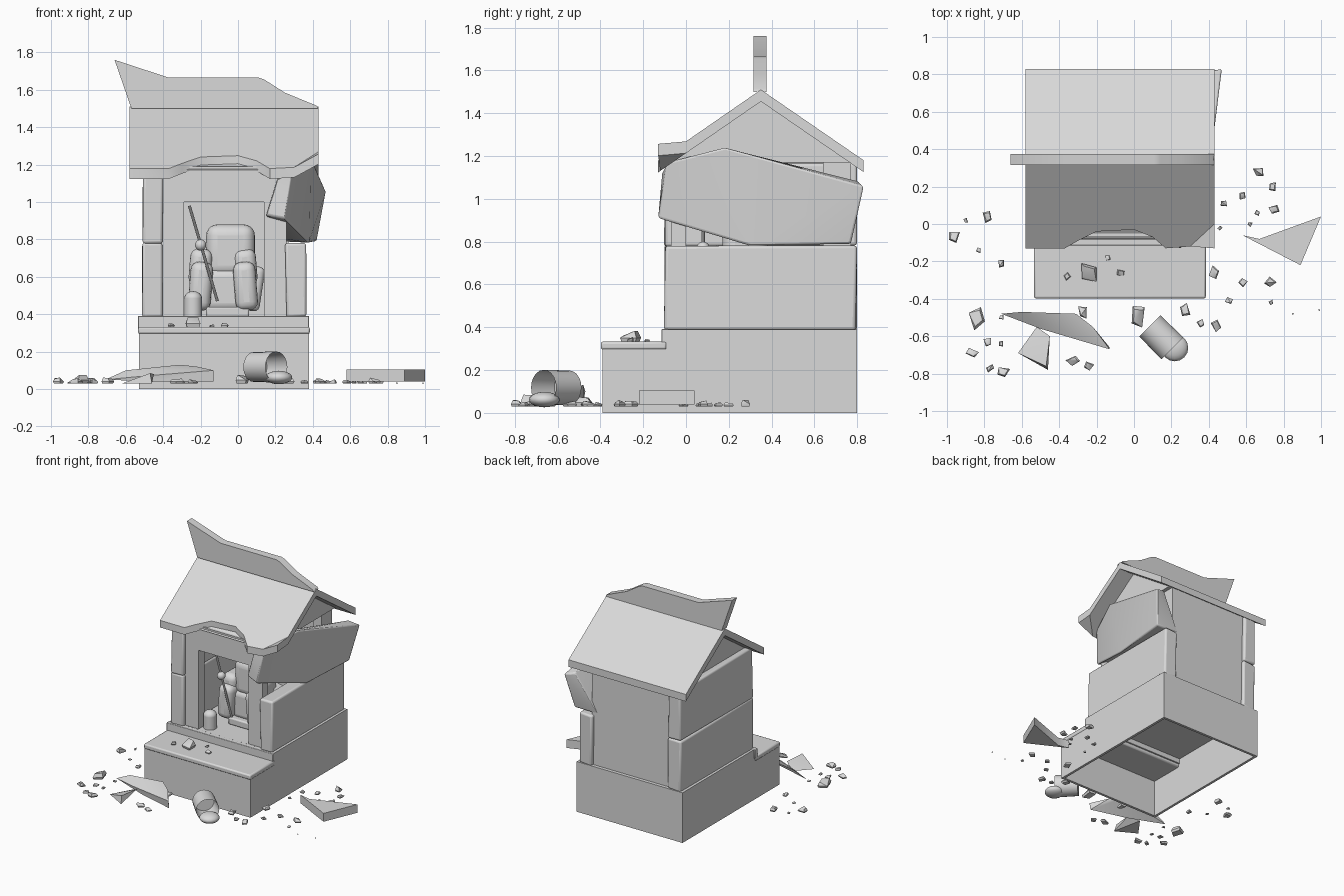
import bpy, bmesh, math, random
from mathutils import Vector, Matrix

random.seed(4)
if "Cube" in bpy.data.objects:
    bpy.data.objects.remove(bpy.data.objects["Cube"])

stone = bpy.data.materials.new("grey_stone")
stone.use_nodes = True
GREY = (0.7, 0.7, 0.7, 1)
stone.diffuse_color = GREY
stone.node_tree.nodes["Principled BSDF"].inputs["Base Color"].default_value = GREY


def finish(name, bm, bevel=0, segments=2, angle=35):
    """Turn a bmesh into a named object with soft shading and optional bevel."""
    bmesh.ops.recalc_face_normals(bm, faces=bm.faces)
    mesh = bpy.data.meshes.new(name)
    bm.to_mesh(mesh)
    bm.free()
    ob = bpy.data.objects.new(name, mesh)
    bpy.context.collection.objects.link(ob)
    mesh.materials.append(stone)
    if bevel:
        mod = ob.modifiers.new("bevel", 'BEVEL')
        mod.width, mod.segments = bevel, segments
    bpy.ops.object.select_all(action='DESELECT')
    bpy.context.view_layer.objects.active = ob
    ob.select_set(True)
    bpy.ops.object.shade_smooth_by_angle(angle=math.radians(angle))
    return ob


def box(name, x, y, z, bevel=0, segments=2, wobble=0, tilt=0):
    """Box from (min, max) ranges, optionally worn and leaning sideways."""
    bm = bmesh.new()
    bmesh.ops.create_cube(bm, size=1)
    for v in bm.verts:
        for i, r in enumerate((x, y, z)):
            v.co[i] = r[0] if v.co[i] < 0 else r[1]
            v.co[i] += random.uniform(-wobble, wobble)
    if tilt:
        mid = Vector([sum(r) / 2 for r in (x, y, z)])
        bmesh.ops.rotate(bm, cent=mid, matrix=Matrix.Rotation(tilt, 3, 'Y'), verts=bm.verts)
    return finish(name, bm, bevel, segments, 50 if bevel else 30)


def hull(name, points, bevel=0):
    bm = bmesh.new()
    for p in points:
        bm.verts.new(p)
    res = bmesh.ops.convex_hull(bm, input=bm.verts)
    loose = [g for g in res["geom_interior"] if isinstance(g, bmesh.types.BMVert)]
    bmesh.ops.delete(bm, geom=loose, context='VERTS')
    return finish(name, bm, bevel)


def prism(name, outline, place, low, high):
    """Extrude a flat outline; place(a, b, level) gives the 3D point."""
    bm = bmesh.new()
    lo, hi = [[bm.verts.new(place(a, b, d)) for a, b in outline] for d in (low, high)]
    caps = [bm.faces.new(lo), bm.faces.new(hi)]
    for i in range(len(lo)):
        j = (i + 1) % len(lo)
        bm.faces.new((lo[i], lo[j], hi[j], hi[i]))
    bm.normal_update()
    bmesh.ops.triangulate(bm, faces=caps, ngon_method='EAR_CLIP')
    return finish(name, bm)


def along_x(a, b, d):
    return (d, a, b)


def along_y(a, b, d):
    return (a, d, b)


def along_z(a, b, d):
    return (a, b, d)


# Hollow stepped base, open underneath
L, R, F, B, D = -0.53, 0.38, -0.39, 0.8, -0.11
box("base_front", (L, R), (F, F + 0.02), (0, 0.31))
box("base_back", (L, R), (B - 0.02, B), (0, 0.39))
for name, x in (("base_right", L), ("base_left", R - 0.02)):
    prism(name, [(F, 0), (B, 0), (B, 0.39), (D, 0.39), (D, 0.33), (F, 0.33)],
          along_x, x, x + 0.02)
box("front_step", (L - 0.004, R + 0.004), (F - 0.008, D + 0.02), (0.295, 0.333), 0.01)
box("threshold", (L - 0.005, R), (D - 0.005, D + 0.03), (0.32, 0.391), 0.004)
box("floor", (L + 0.01, R - 0.01), (D, B - 0.01), (0.36, 0.388))

# Worn side walls: two courses on the right, one standing on the left
for name, x, z in (("right_wall_lower", (-0.51, -0.4), (0.385, 0.78)),
                   ("right_wall_upper", (-0.51, -0.405), (0.78, 1.17)),
                   ("left_wall_lower", (0.255, 0.362), (0.385, 0.78))):
    box(name, x, (-0.1, 0.795), z, 0.014, 3, 0.005)

# Upper left wall slab, slipping outwards
hull("fallen_wall_slab", [
    (0.15, -0.1, 0.93), (0.21, -0.11, 1.13), (0.29, -0.09, 1.17), (0.25, -0.13, 0.91),
    (0.3, 0.18, 1.22), (0.39, 0.18, 1.24), (0.39, 0.81, 1.08), (0.47, 0.83, 1.06),
    (0.22, 0.77, 0.79), (0.42, 0.77, 0.79), (0.27, 0.3, 0.8), (0.38, 0.3, 0.78)], 0.01)

# Door frame, back wall and corner posts
prism("door_frame", [(-0.41, 0.385), (-0.29, 0.385), (-0.29, 1), (0.14, 1), (0.14, 0.385),
                     (0.26, 0.385), (0.26, 1.19), (-0.41, 1.19)], along_y, -0.07, 0.0)
box("back_wall", (-0.43, 0.27), (0.71, 0.77), (0.385, 1.2))
box("back_left_post", (0.2, 0.27), (0.64, 0.72), (0.385, 1.18))

# Roof: gable core, straight rear slope, broken front slope
prism("gable", [(-0.08, 1.17), (0.35, 1.47), (0.79, 1.17)], along_x, -0.46, 0.3)
prism("rear_roof", [(0.35, 1.51), (0.83, 1.18), (0.83, 1.125), (0.35, 1.455)],
      along_x, -0.58, 0.43)


def front_slope(x, y, d):
    lift = 0.6 * max(0, x - 0.3) if y < -0.05 else 0
    return (x, y, 1.51 - 0.69 * (0.35 - y) + lift + d)


prism("front_roof", [(-0.58, 0.35), (0.43, 0.35), (0.43, 0.0), (0.43, -0.13), (0.3, -0.12),
                     (0.17, -0.13), (0.1, -0.07), (0, -0.03), (-0.2, -0.04), (-0.3, -0.09),
                     (-0.37, -0.13), (-0.58, -0.13)], front_slope, -0.055, 0)
prism("ridge_crest", [(-0.57, 1.5), (0.43, 1.5), (0.42, 1.515), (0.25, 1.585), (0.14, 1.655),
                      (0.11, 1.665), (-0.37, 1.665), (-0.66, 1.76)], along_y, 0.315, 0.375)

# Headless seated statue
box("statue_plinth", (-0.17, 0.06), (0.12, 0.4), (0.385, 0.44), 0.01)
box("statue_hips", (-0.17, 0.09), (0.16, 0.4), (0.42, 0.64), 0.04, 4)
box("statue_torso", (-0.17, 0.09), (0.17, 0.38), (0.6, 0.88), 0.06, 5)
box("statue_back", (0.0, 0.13), (0.28, 0.42), (0.42, 0.66), 0.03, 3, 0, 0.15)
for side, x, lean in (("right", (-0.26, -0.14), 0.08), ("left", (-0.02, 0.1), -0.08)):
    box(side + "_statue_arm", x, (0.15, 0.33), (0.55, 0.75), 0.045, 4, 0, lean)
    box(side + "_statue_leg", x, (0.1, 0.26), (0.42, 0.68), 0.045, 4, 0, lean)


def rod(name, start, end, radius, sides=10):
    a, b = Vector(start), Vector(end)
    bm = bmesh.new()
    turn = (b - a).to_track_quat('Z', 'Y').to_matrix().to_4x4()
    bmesh.ops.create_cone(bm, cap_ends=True, segments=sides, radius1=radius, radius2=radius,
                          depth=(b - a).length, matrix=Matrix.Translation((a + b) / 2) @ turn)
    return finish(name, bm)


def ball(name, centre, radius, stretch=1):
    bm = bmesh.new()
    bmesh.ops.create_uvsphere(bm, u_segments=16, v_segments=10, radius=radius,
                              matrix=Matrix.Translation(centre) @ Matrix.Diagonal((1, 1, stretch, 1)))
    return finish(name, bm, angle=60)


# Leaning staff and the small offering figure
rod("staff", (-0.26, 0.08, 0.98), (-0.11, 0.08, 0.47), 0.008)
ball("staff_knob", (-0.2, 0.08, 0.77), 0.03)
rod("offering_body", (-0.24, 0, 0.385), (-0.24, 0, 0.485), 0.048, 16)
ball("offering_top", (-0.24, 0, 0.485), 0.048, 0.8)

# Broken jar lying on its side, with its loose end
bm = bmesh.new()
axis = Vector((0.7, -0.7, 0)).to_track_quat('Z', 'Y').to_matrix().to_4x4()
bmesh.ops.create_cone(bm, cap_ends=True, segments=20, radius1=0.08, radius2=0.083, depth=0.17,
                      matrix=Matrix.Translation((0.145, -0.605, 0.118)) @ axis)
mouth = max((f for f in bm.faces if len(f.verts) > 4), key=lambda f: f.calc_center_median().x)
bmesh.ops.inset_region(bm, faces=[mouth], thickness=0.012)
bmesh.ops.translate(bm, vec=(-0.1, 0.1, 0), verts=mouth.verts)
finish("broken_jar", bm)
ball("jar_end", (0.218, -0.662, 0.062), 0.072, 0.5)

# Large fallen roof and crest pieces
hull("roof_fragment", [(-0.71, -0.48, 0.05), (-0.6, -0.47, 0.1), (-0.31, -0.48, 0.13),
                       (-0.22, -0.55, 0.12), (-0.13, -0.67, 0.1), (-0.13, -0.66, 0.04),
                       (-0.42, -0.58, 0.04), (-0.5, -0.56, 0.07)])
prism("crest_fragment", [(0.58, -0.06), (0.67, -0.08), (1, 0.04), (0.89, -0.22)],
      along_z, 0.04, 0.105)
hull("wedge_fragment", [(-0.62, -0.69, 0.03), (-0.52, -0.55, 0.04), (-0.45, -0.6, 0.08),
                        (-0.46, -0.78, 0.03), (-0.47, -0.76, 0.085)])


def pebble(name, x, y, size, z=0.03):
    """Flat angular chip with a slanted top."""
    start = random.random() * 6
    ring = []
    for i in range(4):
        a, r = start + i * 1.57 + random.uniform(-0.3, 0.3), size * random.uniform(0.75, 1.2)
        for scale, rise in ((0.85, 0), (1, 0.3), (0.7, random.uniform(0.4, 0.9))):
            ring.append((x + scale * r * math.cos(a), y + scale * r * math.sin(a),
                         z + size * rise))
    hull(name, ring)


# Scattered rubble, grouped by size
rubble = {
    0.06: [(-0.84, -0.5), (0.02, -0.5)],
    0.035: [(-0.96, -0.07), (-0.78, 0.04), (-0.87, -0.69), (-0.7, -0.79), (-0.27, -0.47),
            (-0.33, -0.73), (0.27, -0.46), (0.44, -0.54), (0.67, 0.28), (0.75, 0.08),
            (0.43, -0.26), (0.73, -0.31)],
    0.025: [(-0.71, -0.21), (-0.78, -0.63), (-0.77, -0.77), (-0.24, -0.76), (0.36, -0.53),
            (0.51, -0.41), (0.58, 0.15), (0.74, 0.2), (0.58, -0.31), (0.48, 0.11)],
    0.015: [(-0.9, 0.02), (-0.83, -0.14), (-0.71, -0.5), (-0.71, -0.64), (0.46, -0.02),
            (0.62, 0), (0.66, 0.06), (0.73, -0.42)],
    0.006: [(0.85, -0.48), (0.99, -0.46)]}
for size, spots in rubble.items():
    for x, y in spots:
        pebble("rubble", x, y, size)
for x, y, size in ((-0.24, -0.26, 0.06), (-0.36, -0.28, 0.02), (-0.07, -0.26, 0.025),
                   (-0.14, -0.18, 0.015)):
    pebble("step_rubble", x, y, size, 0.333)
